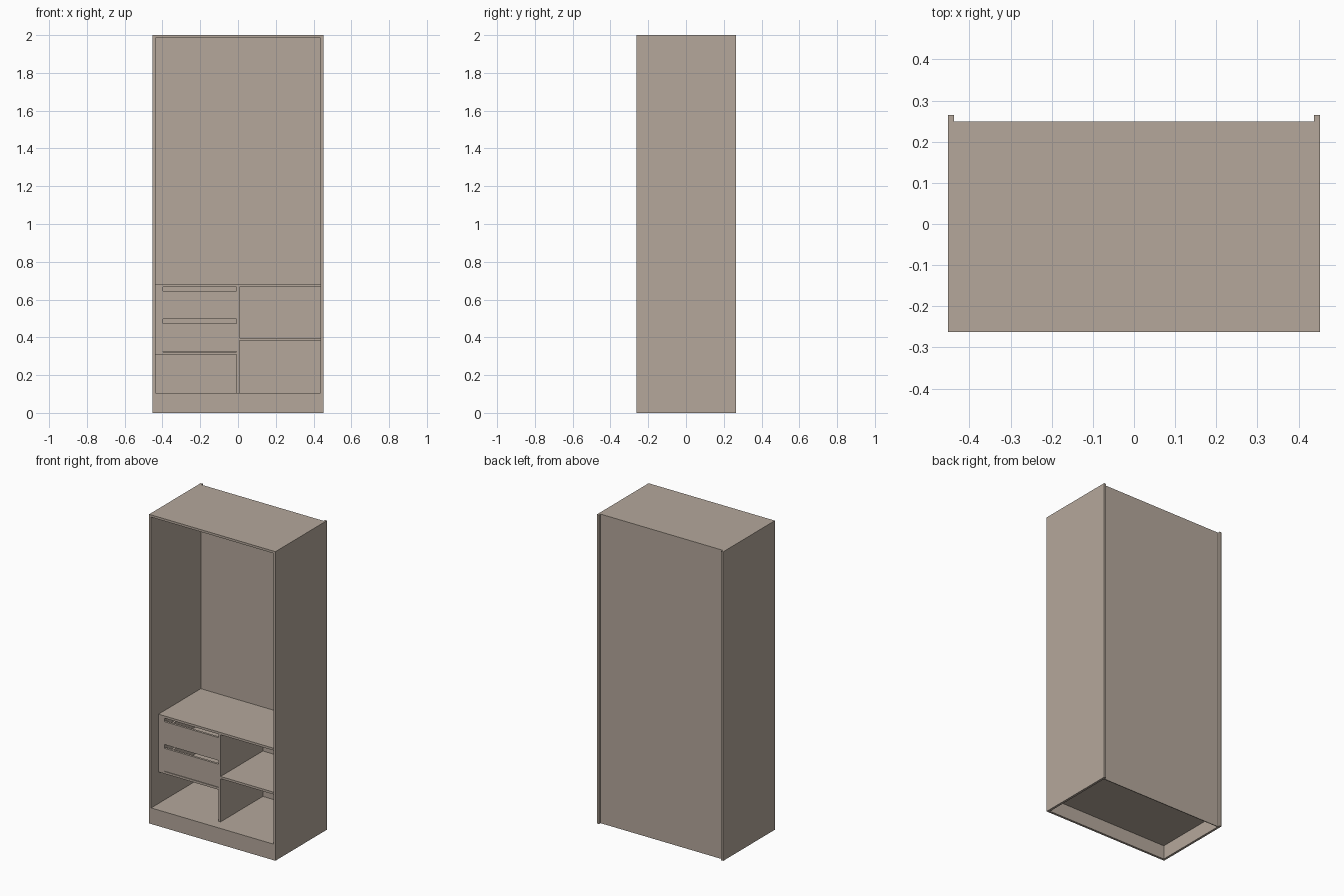
import bpy

cube = bpy.data.objects.get("Cube")
if cube:
    bpy.data.objects.remove(cube, do_unlink=True)

# One warm grey-beige board colour
wood = bpy.data.materials.new("warm beige board")
wood.use_nodes = True
colour = (0.46, 0.39, 0.33, 1)
wood.diffuse_color = colour
wood.node_tree.nodes["Principled BSDF"].inputs["Base Color"].default_value = colour


def board(name, x, y, z):
    """Box spanning the (low, high) range on each axis."""
    spans = (x, y, z)
    bpy.ops.mesh.primitive_cube_add(size=1, location=[(a + b) / 2 for a, b in spans])
    obj = bpy.context.object
    obj.name = name
    obj.scale = [b - a for a, b in spans]
    bpy.ops.object.transform_apply(location=False, rotation=False, scale=True)
    obj.data.materials.append(wood)
    return obj


T = 0.0147                       # board thickness
W = 0.452                        # half width
IN = W - T                       # inner half width
FRONT, REAR = -0.263, 0.265
BACK_IN, BACK_OUT = 0.244, 0.249
INSET = -0.188                   # front of the inner fittings
FLOOR, SHELF = 0.104, 0.682      # top surfaces
HALF = T / 2                     # half of the divider
depth = (INSET, BACK_IN)

# Carcass
for side, s in (("right", -1), ("left", 1)):
    board(side + "_side_panel", sorted((s * IN, s * W)), (FRONT, REAR), (0, 2))
board("top_panel", (-IN, IN), (FRONT, BACK_IN), (2 - T, 2))
board("back_panel", (-IN, IN), (BACK_IN, BACK_OUT), (0, 2))
board("bottom_panel", (-IN, IN), (FRONT, BACK_IN), (FLOOR - T, FLOOR))
board("front_plinth", (-IN, IN), (FRONT, FRONT + T), (0, FLOOR - T))

# Inner shelves and divider
board("main_shelf", (-IN, IN), depth, (SHELF - T, SHELF))
board("divider", (-HALF, HALF), depth, (FLOOR, SHELF - T))
board("small_shelf", (HALF, IN), depth, (0.383, 0.383 + T))
drawer_base = 0.308
board("drawer_shelf", (-IN, -HALF), depth, (drawer_base, drawer_base + T))

# Filler beside the drawers
filler_x = -0.396
fill_z = (drawer_base + T, SHELF - T)
board("filler_strip", (-IN, filler_x), (INSET, INSET + T), fill_z)
board("filler_side", (filler_x - T, filler_x), (INSET + T, BACK_IN), fill_z)

# Drawers, with finger gaps above each front
x0, x1 = filler_x, -HALF - 0.001
y0, y1 = INSET + T, 0.2
for name, z in (("lower_drawer", 0.325), ("upper_drawer", 0.497)):
    top = z + 0.148
    rim = top - 0.03
    board(name + "_front", (x0, x1), (INSET, y0), (z, top))
    board(name + "_base", (x0, x1), (y0, y1), (z, z + 0.006))
    board(name + "_right_side", (x0 + 0.005, x0 + 0.005 + T), (y0, y1), (z, rim))
    board(name + "_left_side", (x1 - 0.005 - T, x1 - 0.005), (y0, y1), (z, rim))
    board(name + "_back", (x0 + 0.02, x1 - 0.02), (y1 - T, y1), (z, rim))
